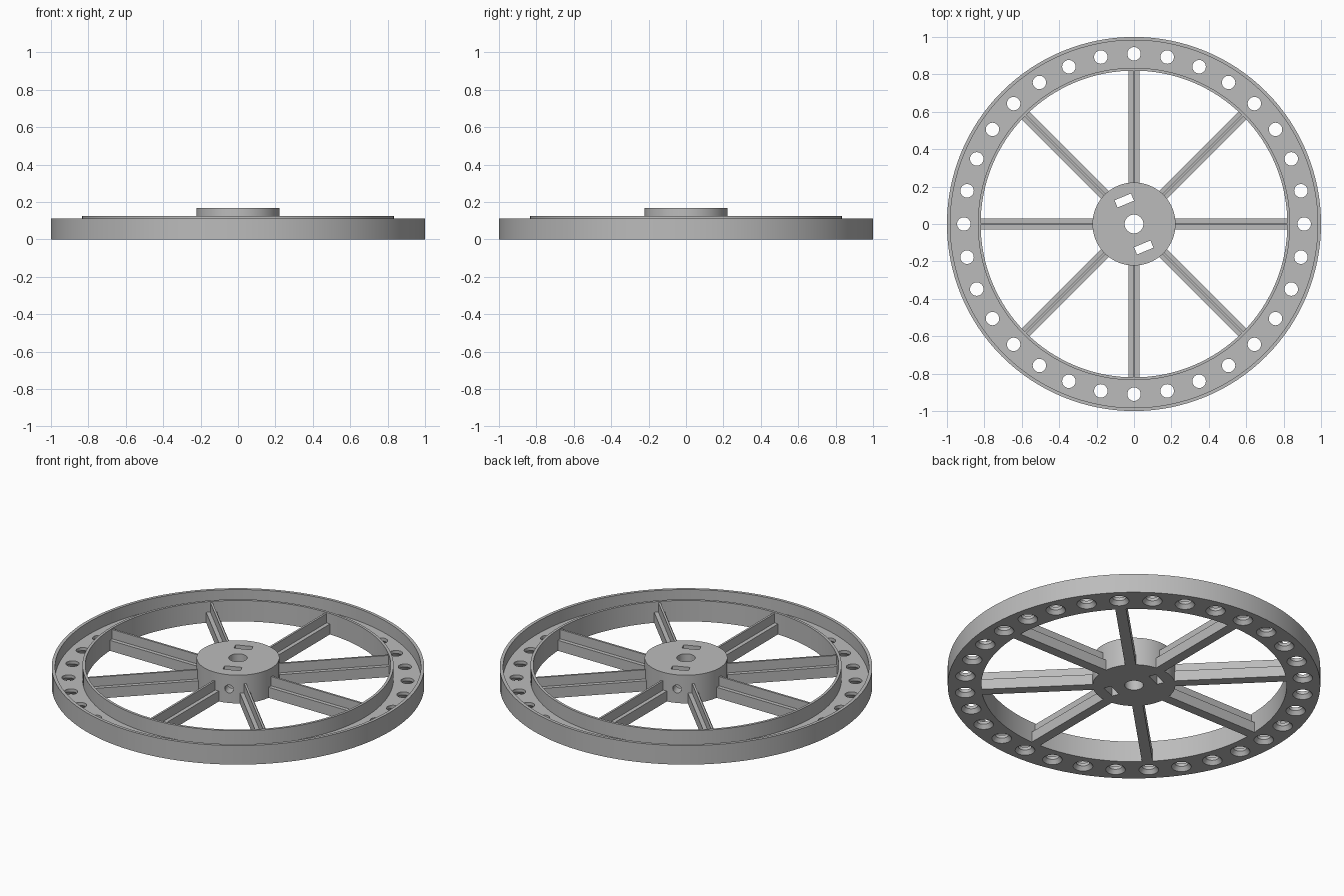
import bpy, bmesh, math
from mathutils import Matrix, Vector

if "Cube" in bpy.data.objects:
    bpy.data.objects.remove(bpy.data.objects["Cube"], do_unlink=True)

grey = bpy.data.materials.new("grey_plastic")
grey.use_nodes = True
grey.diffuse_color = (0.5, 0.5, 0.5, 1)
grey.node_tree.nodes["Principled BSDF"].inputs["Base Color"].default_value = (0.5, 0.5, 0.5, 1)


def finish(name, bm):
    """Turn a bmesh into a named object."""
    bmesh.ops.recalc_face_normals(bm, faces=bm.faces)
    mesh = bpy.data.meshes.new(name)
    bm.to_mesh(mesh)
    bm.free()
    mesh.materials.append(grey)
    obj = bpy.data.objects.new(name, mesh)
    bpy.context.collection.objects.link(obj)
    return obj


def smooth(obj):
    bpy.ops.object.select_all(action='DESELECT')
    obj.select_set(True)
    bpy.context.view_layer.objects.active = obj
    bpy.ops.object.shade_smooth_by_angle(angle=math.radians(30))


def lathe(bm, profile, segments, centre=(0, 0)):
    """Revolve a closed (radius, z) profile about a vertical axis."""
    rings = []
    for i in range(segments):
        a = math.tau * i / segments
        rings.append([bm.verts.new((centre[0] + r * math.cos(a), centre[1] + r * math.sin(a), z))
                      for r, z in profile])
    n = len(profile)
    for i in range(segments):
        a, b = rings[i], rings[(i + 1) % segments]
        for j in range(n):
            k = (j + 1) % n
            bm.faces.new((a[j], b[j], b[k], a[k]))


def plug(bm, levels, segments, centre):
    """Solid stack of circles (radius, z), used for cutting holes."""
    rings = [[bm.verts.new((centre[0] + r * math.cos(math.tau * i / segments),
                            centre[1] + r * math.sin(math.tau * i / segments), z))
              for i in range(segments)] for r, z in levels]
    bm.faces.new(rings[0])
    bm.faces.new(rings[-1])
    for a, b in zip(rings, rings[1:]):
        for i in range(segments):
            k = (i + 1) % segments
            bm.faces.new((a[i], a[k], b[k], b[i]))


def box(bm, size, matrix):
    bmesh.ops.create_cube(bm, size=1, matrix=matrix @ Matrix.Diagonal((*size, 1)))


def cut(obj, cutter):
    cutter.hide_render = True
    mod = obj.modifiers.new("holes", 'BOOLEAN')
    mod.operation = 'DIFFERENCE'
    mod.solver = 'EXACT'
    mod.object = cutter
    bpy.ops.object.select_all(action='DESELECT')
    obj.select_set(True)
    bpy.context.view_layer.objects.active = obj
    bpy.ops.object.modifier_apply(modifier=mod.name)
    bpy.data.objects.remove(cutter, do_unlink=True)


# Rim: channel with a thin outer wall and a slightly taller inner wall
FLOOR = 0.04
bm = bmesh.new()
lathe(bm, [(0.82, 0), (1, 0), (1, 0.113), (0.982, 0.113), (0.982, FLOOR),
           (0.835, FLOOR), (0.835, 0.124), (0.82, 0.124)], 128)
rim = finish("rim", bm)

# Countersunk holes around the rim floor
bm = bmesh.new()
for i in range(32):
    a = math.tau * i / 32
    plug(bm, [(0.057, -0.005), (0.036, 0.022), (0.036, 0.07)], 24,
         (0.91 * math.cos(a), 0.91 * math.sin(a)))
cut(rim, finish("rim_hole_cutter", bm))
smooth(rim)

# Hub with an axle bore
bm = bmesh.new()
lathe(bm, [(0.05, 0), (0.222, 0), (0.222, 0.167), (0.05, 0.167)], 96)
hub = finish("hub", bm)

# Two through slots for nuts
turn = Matrix.Rotation(math.radians(22.5), 4, 'Z')
bm = bmesh.new()
for side in (-1, 1):
    box(bm, (0.095, 0.042, 0.4), turn @ Matrix.Translation((0, 0.136 * side, 0.08)))
cut(hub, finish("nut_slot_cutter", bm))

# Set-screw hole running sideways through the hub
bm = bmesh.new()
bmesh.ops.create_cone(bm, cap_ends=True, segments=24, radius1=0.024, radius2=0.024, depth=0.6,
                      matrix=Matrix.Translation((0, 0, 0.083)) @ turn @ Matrix.Rotation(math.pi / 2, 4, 'X'))
cut(hub, finish("screw_hole_cutter", bm))
smooth(hub)

# Spokes: inverted T section, flat underneath
START, END = 0.205, 0.827
section = [(-0.029, 0), (0.029, 0), (0.029, 0.062), (0.006, 0.062), (0.006, 0.117),
           (-0.006, 0.117), (-0.006, 0.062), (-0.029, 0.062)]
for i in range(8):
    bm = bmesh.new()
    face = bm.faces.new([bm.verts.new((START, y, z)) for y, z in section])
    out = bmesh.ops.extrude_face_region(bm, geom=[face], use_keep_orig=True)
    moved = [v for v in out["geom"] if isinstance(v, bmesh.types.BMVert)]
    bmesh.ops.translate(bm, verts=moved, vec=Vector((END - START, 0, 0)))
    bmesh.ops.rotate(bm, verts=bm.verts, matrix=Matrix.Rotation(math.tau * i / 8, 3, 'Z'))
    finish(f"spoke_{i + 1}", bm)
